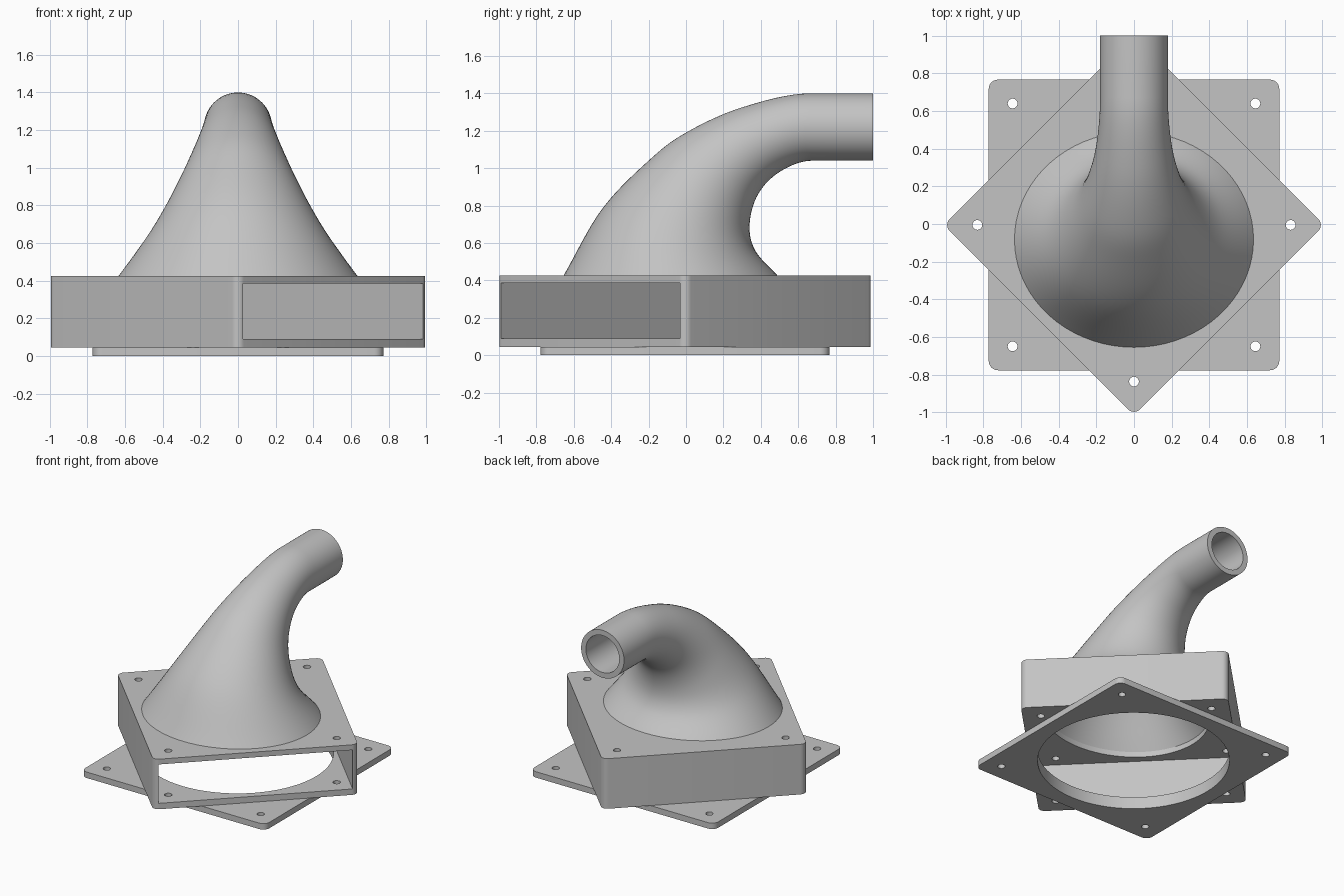
import bpy, bmesh, math
from mathutils import Vector, Matrix

if "Cube" in bpy.data.objects:
    bpy.data.objects.remove(bpy.data.objects["Cube"])

CY = -0.005          # centre of the plate and box along y
TOP, CEILING, FLOOR, BASE = 0.425, 0.385, 0.09, 0.045
WALL = 0.04

grey = bpy.data.materials.new("plain_grey")
grey.use_nodes = True
COLOUR = (0.55, 0.55, 0.55, 1)
grey.diffuse_color = COLOUR
grey.node_tree.nodes["Principled BSDF"].inputs["Base Color"].default_value = COLOUR


def make(name, bm):
    bmesh.ops.recalc_face_normals(bm, faces=bm.faces)
    mesh = bpy.data.meshes.new(name)
    bm.to_mesh(mesh)
    bm.free()
    mesh.materials.append(grey)
    obj = bpy.data.objects.new(name, mesh)
    bpy.context.collection.objects.link(obj)
    return obj


def prism(name, outline, z0, z1):
    """Extrude a flat outline between two heights."""
    bm = bmesh.new()
    face = bm.faces.new([bm.verts.new((x, y, z0)) for x, y in outline])
    new = bmesh.ops.extrude_face_region(bm, geom=[face])["geom"]
    bmesh.ops.translate(bm, vec=(0, 0, z1 - z0),
                        verts=[v for v in new if isinstance(v, bmesh.types.BMVert)])
    return make(name, bm)


def ellipse(cx, cy, a, b, n):
    return [(cx + a * math.cos(math.tau * i / n), cy + b * math.sin(math.tau * i / n))
            for i in range(n)]


def rounded_square(half, r, turn):
    """Square outline with rounded corners, turned about its centre."""
    rot = Matrix.Rotation(turn, 2)
    pts = []
    for k in range(4):
        mid = math.pi / 4 + k * math.pi / 2
        c = Vector((math.cos(mid), math.sin(mid))) * (half - r) * math.sqrt(2)
        for s in range(7):
            a = mid + math.pi / 4 * (s / 3 - 1)
            p = rot @ (c + r * Vector((math.cos(a), math.sin(a))))
            pts.append((p.x, p.y + CY))
    return pts


def cut(obj, cutter):
    mod = obj.modifiers.new("cut", "BOOLEAN")
    mod.operation, mod.solver, mod.object = "DIFFERENCE", "EXACT", cutter
    bpy.context.view_layer.objects.active = obj
    bpy.ops.object.modifier_apply(modifier=mod.name)
    bpy.data.objects.remove(cutter)


def drill(obj, spots):
    for x, y in spots:
        cut(obj, prism("drill", ellipse(x, y + CY, 0.026, 0.026, 20), -0.1, 0.6))


def smooth(obj):
    bpy.ops.object.select_all(action="DESELECT")
    obj.select_set(True)
    bpy.context.view_layer.objects.active = obj
    bpy.ops.object.shade_smooth_by_angle(angle=math.radians(30))


# Duct sections: outer rail (y, z), inner rail (y, z), half width
SECTIONS = [Vector(s) for s in (
    (-0.655, 0.425, 0.49, 0.425, 0.635),
    (-0.45, 0.78, 0.37, 0.56, 0.455),
    (-0.20, 1.04, 0.34, 0.70, 0.335),
    (0.00, 1.19, 0.385, 0.86, 0.26),
    (0.30, 1.325, 0.50, 0.98, 0.203),
    (0.67, 1.40, 0.67, 1.04, 0.18))]


def spline(keys, steps):
    """Smooth path through the sections, ending level with the pipe."""
    y_end = keys[-1][0]
    p = keys[-2]
    after = Vector((2 * y_end - p[0], p[1], 2 * y_end - p[2], p[3], p[4]))
    k = [2 * keys[0] - keys[1]] + keys + [after]
    out = []
    for i in range(1, len(k) - 2):
        a, b, c, d = k[i - 1:i + 3]
        for s in range(steps):
            t = s / steps
            out.append(0.5 * (2 * b + (c - a) * t + (2 * a - 5 * b + 4 * c - d) * t * t
                              + (3 * b - a - 3 * c + d) * t ** 3))
    return out + [keys[-1]]


def section_ring(bm, s, inset, n=72):
    outer, inner = Vector((0, s[0], s[1])), Vector((0, s[2], s[3]))
    mid, axis = (outer + inner) / 2, (outer - inner) / 2
    axis *= 1 - inset / axis.length
    w = s[4] - inset
    return [bm.verts.new(mid + axis * math.cos(math.tau * i / n)
                         + Vector((w * math.sin(math.tau * i / n), 0, 0))) for i in range(n)]


# Curved duct with a straight pipe end, open through the middle
path = spline(SECTIONS, 8)
path.append(Vector((1.0, 1.40, 1.0, 1.04, 0.18)))
bm = bmesh.new()
rings = [section_ring(bm, s, 0) for s in path]
rings += [section_ring(bm, s, WALL) for s in reversed(path)]
for r0, r1 in zip(rings, rings[1:]):
    for i in range(len(r0)):
        j = (i + 1) % len(r0)
        bm.faces.new((r0[i], r0[j], r1[j], r1[i]))
duct = make("duct", bm)
smooth(duct)

# Bottom mounting plate
plate = prism("mounting_plate", rounded_square(0.772, 0.05, 0), 0, BASE)
cut(plate, prism("bore", ellipse(0, CY, 0.66, 0.66, 72), -0.1, 0.2))
drill(plate, [(sx * 0.645, sy * 0.645) for sx in (-1, 1) for sy in (-1, 1)])
smooth(plate)

# Diamond-set housing, hollow and open on one side
housing = prism("housing", rounded_square(0.715, 0.045, math.pi / 4), BASE, TOP)
along, out = Vector((1, 1)).normalized(), Vector((1, -1)).normalized()
slot = [along * u + out * v for u, v in
        ((-0.677, -0.677), (0.677, -0.677), (0.677, 0.9), (-0.677, 0.9))]
cut(housing, prism("slot", [(p.x, p.y + CY) for p in slot], FLOOR, CEILING))
cut(housing, prism("bore", ellipse(0, CY, 0.66, 0.66, 72), -0.1, 0.2))
first = SECTIONS[0]
cut(housing, prism("duct_mouth", ellipse(0, (first[0] + first[2]) / 2, first[4] - WALL,
                                         (first[2] - first[0]) / 2 - WALL, 72), 0.3, 0.6))
drill(housing, [(0.832, 0), (-0.832, 0), (0, 0.832), (0, -0.832)])
smooth(housing)
